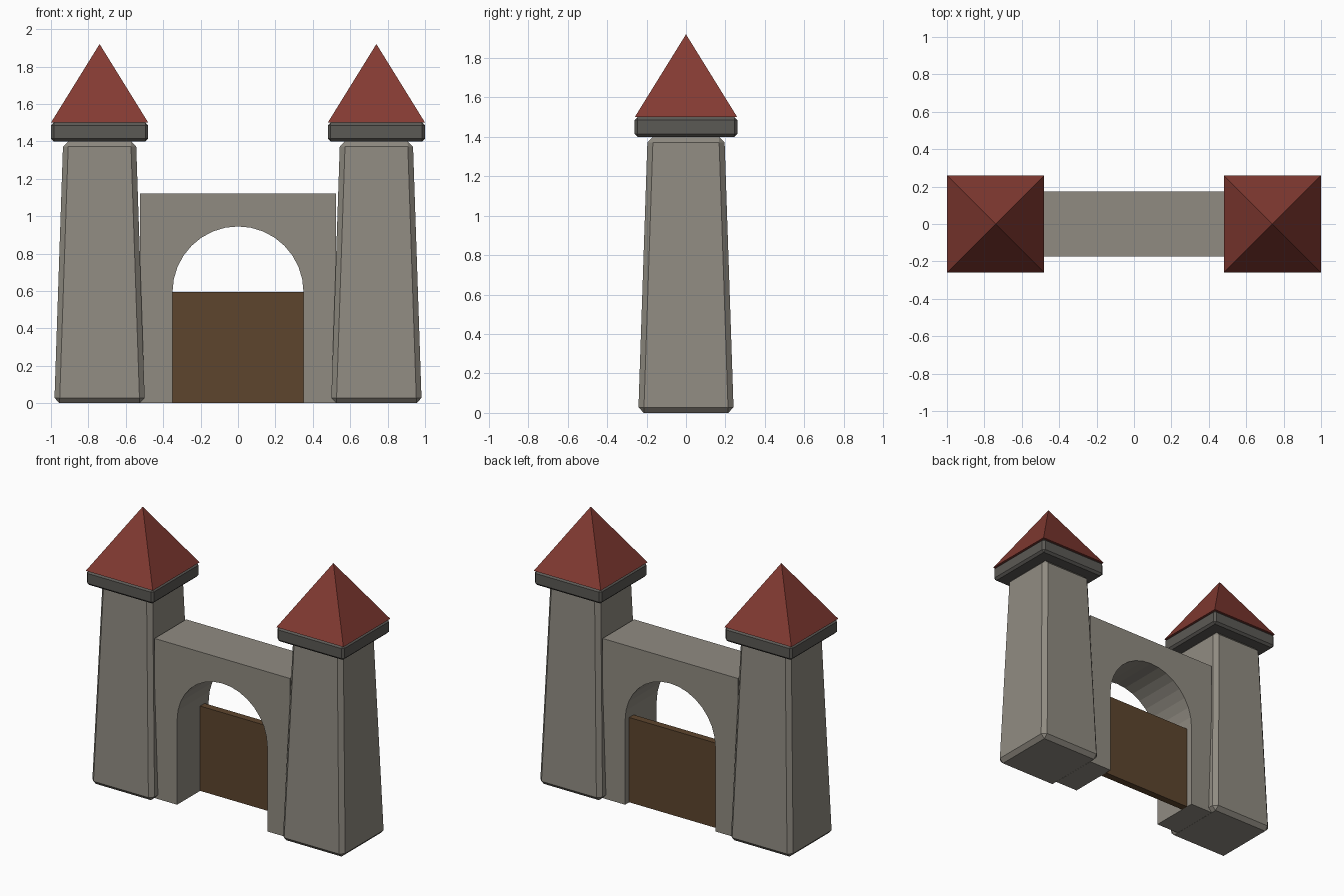
import bpy, bmesh, math

if "Cube" in bpy.data.objects:
    bpy.data.objects.remove(bpy.data.objects["Cube"])


def material(name, rgb):
    m = bpy.data.materials.new(name)
    m.diffuse_color = (*rgb, 1)
    m.use_nodes = True
    m.node_tree.nodes["Principled BSDF"].inputs["Base Color"].default_value = m.diffuse_color
    return m


STONE = material("stone", (0.28, 0.26, 0.222))
DARK = material("dark stone", (0.105, 0.10, 0.09))
ROOF = material("roof red", (0.23, 0.043, 0.032))
WOOD = material("wood brown", (0.11, 0.06, 0.027))


def finish(name, bm, mat, bevel=0):
    bmesh.ops.recalc_face_normals(bm, faces=bm.faces)
    me = bpy.data.meshes.new(name)
    bm.to_mesh(me)
    bm.free()
    me.materials.append(mat)
    ob = bpy.data.objects.new(name, me)
    bpy.context.collection.objects.link(ob)
    if bevel:
        mod = ob.modifiers.new("chamfer", 'BEVEL')
        mod.width, mod.segments, mod.limit_method = bevel, 1, 'NONE'
    return ob


def frustum(name, x, hx0, hx1, z0, z1, mat, bevel=0):
    """Square block tapering from half width hx0 to hx1 (0 makes a point)."""
    bm = bmesh.new()
    bmesh.ops.create_cube(bm, size=2)
    for v in bm.verts:
        top = v.co.z > 0
        h = hx1 if top else hx0
        v.co = (x + v.co.x * h, v.co.y * h, z1 if top else z0)
    bmesh.ops.remove_doubles(bm, verts=bm.verts, dist=1e-5)
    return finish(name, bm, mat, bevel)


def extruded(name, profile, y0, y1, mat):
    """Extrude an x-z outline along y."""
    bm = bmesh.new()
    face = bm.faces.new([bm.verts.new((x, y0, z)) for x, z in profile])
    geom = bmesh.ops.extrude_face_region(bm, geom=[face])["geom"]
    moved = [g for g in geom if isinstance(g, bmesh.types.BMVert)]
    bmesh.ops.translate(bm, verts=moved, vec=(0, y1 - y0, 0))
    return finish(name, bm, mat)


# Twin towers with cap slabs and pointed roofs
for side, x in (("left", -0.74), ("right", 0.74)):
    frustum(side + "_tower", x, 0.242, 0.195, 0, 1.4, STONE, 0.028)
    frustum(side + "_tower_cap", x, 0.26, 0.26, 1.4, 1.5, DARK, 0.015)
    frustum(side + "_roof", x, 0.26, 0, 1.5, 1.92, ROOF)

# Gate wall with round arch
R, SPRING, N = 0.35, 0.595, 16
arch = [(-R * math.cos(math.pi * i / N), SPRING + R * math.sin(math.pi * i / N))
        for i in range(N + 1)]
outline = ([(-0.525, 0), (-R, 0)] + arch +
           [(R, 0), (0.525, 0), (0.525, 1.12), (-0.525, 1.12)])
extruded("gate_wall", outline, -0.175, 0.175, STONE)

# Wooden gate, set towards the back of the passage
extruded("gate_door", [(-R, 0), (R, 0), (R, SPRING), (-R, SPRING)],
         0.08, 0.13, WOOD)
